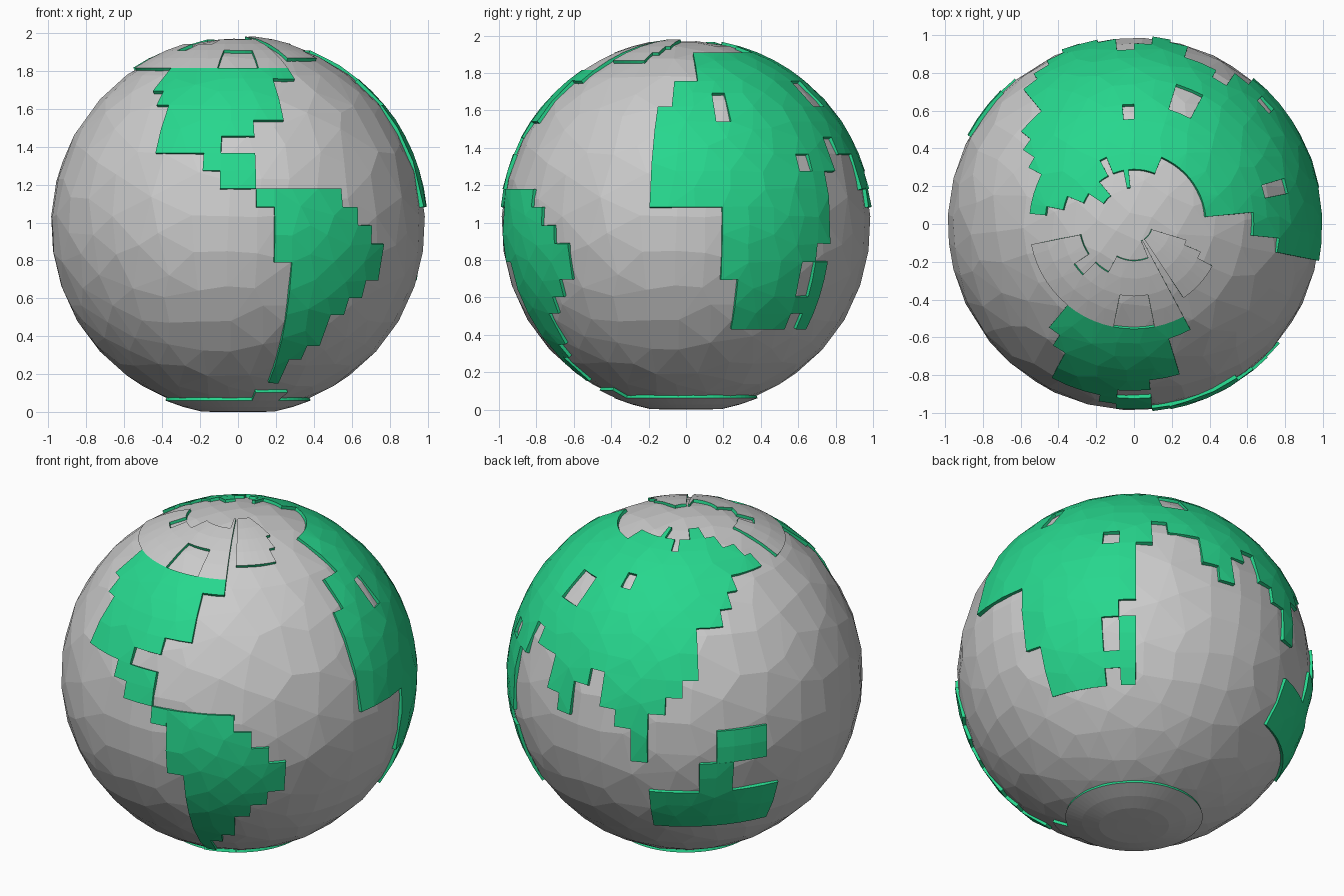
import bpy, bmesh
from math import sin, cos, radians

if "Cube" in bpy.data.objects:
    bpy.data.objects.remove(bpy.data.objects["Cube"])

CZ = 0.985              # globe centre height
R_SEA, R_LAND = 0.985, 1.0
STEP = 180 / 32         # size of one map cell in degrees


def material(name, color):
    m = bpy.data.materials.new(name)
    m.diffuse_color = color
    m.use_nodes = True
    m.node_tree.nodes["Principled BSDF"].inputs["Base Color"].default_value = m.diffuse_color
    return m


GREEN = material("land_green", (0.02, 0.68, 0.27, 1))
GREY = material("ice_grey", (0.8, 0.8, 0.8, 1))


def point(lon, lat, r, floor):
    a, b = radians(lon), radians(lat)
    return (r * cos(b) * cos(a), r * cos(b) * sin(a), max(r * sin(b), floor))


def inside(x, y, poly):
    hit = False
    for (x1, y1), (x2, y2) in zip(poly, poly[1:] + poly[:1]):
        if (y1 > y) != (y2 > y) and x < x1 + (y - y1) * (x2 - x1) / (y2 - y1):
            hit = not hit
    return hit


def patch(name, test, r, ratio, mats=(), floor=-0.985, thick=0.0):
    """Sphere cells whose centre passes the test, coarsened and thickened."""
    bm = bmesh.new()
    grid = {}

    def vert(i, j):
        key = (0 if j in (0, 32) else i % 64, j)
        if key not in grid:
            grid[key] = bm.verts.new(point(key[0] * STEP, j * STEP - 90, r, floor))
        return grid[key]

    for i in range(-32, 32):
        for j in range(32):
            if test((i + 0.5) * STEP, (j + 0.5) * STEP - 90):
                corners = [vert(i, j), vert(i + 1, j), vert(i + 1, j + 1), vert(i, j + 1)]
                bm.faces.new(list(dict.fromkeys(corners)))
    me = bpy.data.meshes.new(name)
    bm.to_mesh(me)
    bm.free()
    ob = bpy.data.objects.new(name, me)
    bpy.context.collection.objects.link(ob)
    ob.location.z = CZ
    for m in mats:
        me.materials.append(m)
    if ratio < 1:
        ob.modifiers.new("coarse", 'DECIMATE').ratio = ratio
    if thick:
        s = ob.modifiers.new("thick", 'SOLIDIFY')
        s.thickness, s.offset = thick, -1
        s.material_offset_rim = len(mats) - 1
    return ob


def land(name, outline, ratio=1.0, holes=(), ice=False):
    def test(x, y):
        wet = any(a < x < b and c < y < d for a, b, c, d in holes)
        return inside(x, y, outline) and not wet
    patch(name, test, R_LAND, ratio, (GREY, GREEN) if ice else (GREEN,), thick=0.04)


# faceted grey ocean ball
patch("ocean", lambda x, y: True, R_SEA, 0.2, floor=-0.975)

# Africa, Europe and Asia in one slab, with inland seas cut out
land("old_world", [
    (-13, 5.6), (-13, 28), (-11, 34), (-6, 45), (-4, 51), (6, 52), (8, 68),
    (40, 69), (68, 70), (90, 73), (100, 78), (114, 69), (139, 79), (175, 62),
    (175, 56), (150, 56), (147, 46), (139, 46), (139, 40), (127, 39),
    (127, 23), (121, 17), (116, 11), (112, 5), (112, -7), (105, -7), (104, 5),
    (98, 11), (98, 20), (92, 23), (85, 17), (85, 6), (78, 6), (73, 20),
    (66, 25), (60, 23), (56, 17), (46, 11), (51, 11), (51, 0), (46, -6),
    (41, -11), (41, -17), (43, -28), (35, -36), (19, -36), (13, -11), (10, 5.6)],
    0.5, holes=[(90, 96, 50, 56.3), (62, 73, 39, 50), (56, 62, 22, 28.2),
                (39, 45, 16, 22.6), (11, 17, 33.7, 45)])
land("southeast_island", [(44, -34), (44, -13), (51, -13), (51, -34)])

# Americas
land("north_america", [
    (-133, 56.3), (-60, 56.3), (-60, 50.6), (-73, 50), (-73, 33.7), (-84, 33.7),
    (-84, 28), (-95.6, 28), (-95.6, 22.5), (-87, 22.5), (-87, 16.9), (-82, 16.9),
    (-82, 11.2), (-78, 11.2), (-78, 5.6), (-86, 5.6), (-86, 11.2), (-96, 11.2),
    (-96, 16.9), (-102, 16.9), (-102, 22.5), (-115, 22.5), (-120, 36)], 0.6)
land("south_america", [
    (-80, 11.5), (-57, 11.5), (-57, 5.6), (-50.6, 5.6), (-50.6, 0), (-45, 0),
    (-45, -5.6), (-38, -5.6), (-38, -14), (-43, -17), (-44, -22), (-49, -24),
    (-54, -30), (-57, -36), (-63, -43), (-68, -50), (-68, -56.3), (-76, -56.3),
    (-75, -45), (-72, -30), (-72, -18), (-79, -6)], 0.6)

# Oceania
land("australia", [
    (113, -36), (113, -18), (129, -18), (129, -6), (140, -6), (140, -18),
    (158, -18), (155, -36)], 0.7)
land("northern_island", [(136, -6), (136, 6), (152, 6), (152, -6)])

# icy land: grey tops, green rims
land("arctic_ice", [
    (-172, 56.3), (-60, 56.3), (-62, 70), (-60, 82), (-110, 79), (-130, 73),
    (-168, 73)], 0.7, holes=[(-102, -79, 56, 67), (-146, -135, 67, 73)], ice=True)
land("greenland_ice", [(-55, 60), (-40, 60), (-20, 70), (-15, 83), (-55, 83)],
     ice=True)
land("antarctic_ice", [
    (-180, -90), (-180, -67.5), (-78, -67.5), (-78, -61.8), (-57, -61.8),
    (-57, -67.5), (180, -67.5), (180, -90)], 0.7, ice=True)
